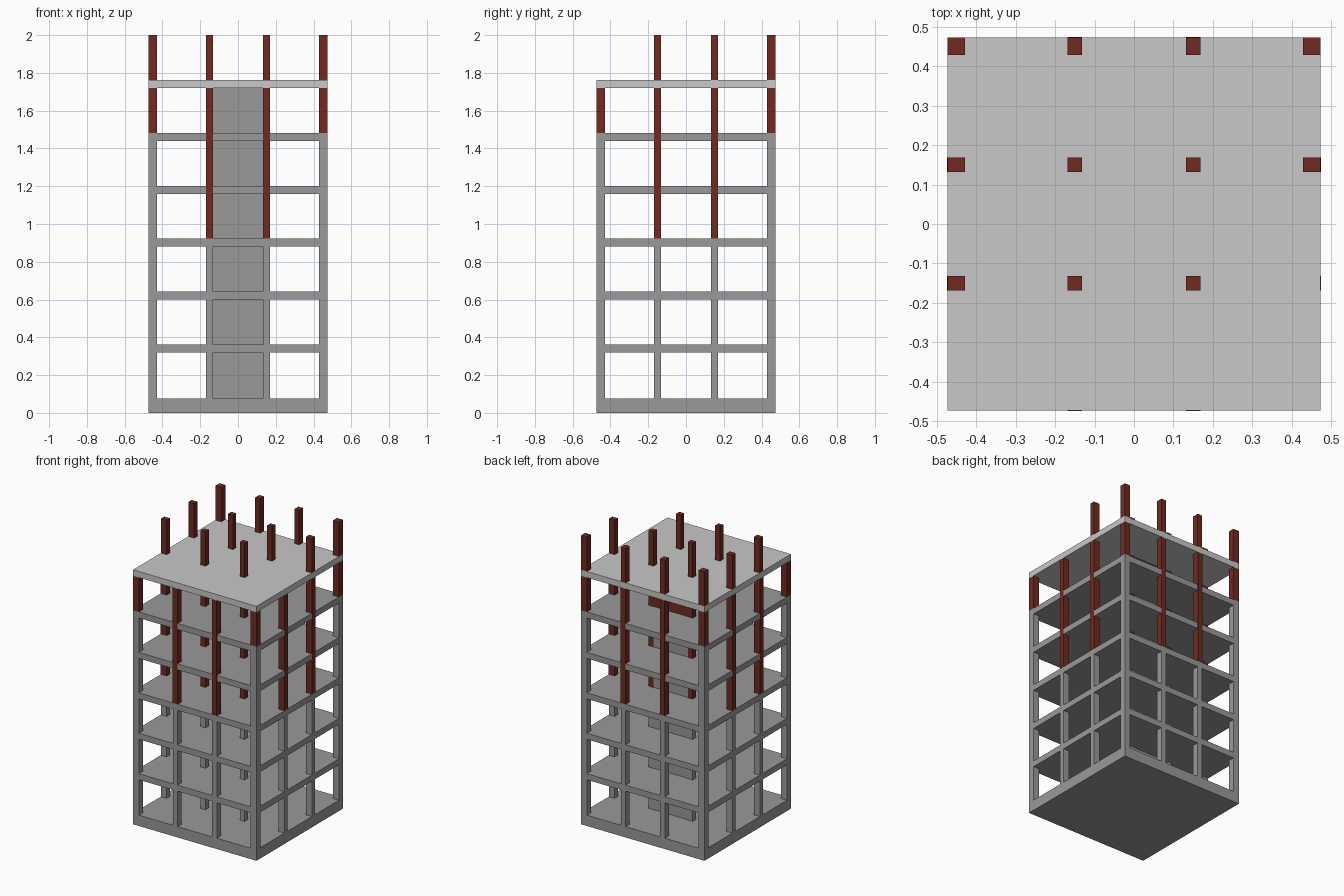
import bpy

cube = bpy.data.objects.get("Cube")
if cube:
    bpy.data.objects.remove(cube, do_unlink=True)


def make_material(name, rgb):
    mat = bpy.data.materials.new(name)
    mat.use_nodes = True
    mat.diffuse_color = (*rgb, 1)
    mat.node_tree.nodes["Principled BSDF"].inputs["Base Color"].default_value = (*rgb, 1)
    return mat


concrete = make_material("concrete grey", (0.32, 0.32, 0.32))
fresh = make_material("fresh concrete light grey", (0.58, 0.58, 0.58))
red = make_material("rust red", (0.16, 0.024, 0.016))


def box(name, mat, xs, ys, zs):
    """Box between the given low and high limits on each axis."""
    lows, highs = zip(xs, ys, zs)
    mid = [(a + b) / 2 for a, b in zip(lows, highs)]
    bpy.ops.mesh.primitive_cube_add(size=1, location=mid)
    ob = bpy.context.object
    ob.name = name
    ob.data.name = name
    for v in ob.data.vertices:
        for i in range(3):
            v.co[i] *= highs[i] - lows[i]
    ob.data.materials.append(mat)
    return ob


HALF = 0.473
STOREY = 0.28
THICK = 0.042
FOOT = 0.075
ROOF_TOP = 1.762
tops = [ROOF_TOP - STOREY * k for k in range(5, -1, -1)]
RED_MID = tops[2]       # inner and edge columns turn red above this floor
RED_CORNER = tops[4]    # corner columns turn red above this floor
UNDER_ROOF = ROOF_TOP - THICK

# Foundation, floors and roof
span = (-HALF, HALF)
box("foundation", concrete, span, span, (0, FOOT))
for i, top in enumerate(tops[:-1]):
    box(f"floor_slab_{i + 1}", concrete, span, span, (top - THICK, top))
box("roof_slab", fresh, span, span, (UNDER_ROOF, ROOF_TOP))


def limits(p, proud):
    """Column extent along one axis; outer rows end at the slab edge."""
    if abs(p) < 0.3:
        return (p - 0.0185, p + 0.0185)
    edge = HALF + proud
    return (-edge, -0.428) if p < 0 else (0.428, edge)


# Column grid: grey lower part, red upper part
rows = (-0.45, -0.15, 0.15, 0.45)
for i, x in enumerate(rows):
    for j, y in enumerate(rows):
        corner = i in (0, 3) and j in (0, 3)
        split = RED_CORNER if corner else RED_MID
        box(f"column_{i}_{j}", concrete, limits(x, 0), limits(y, 0), (FOOT / 2, split))
        proud = 0 if corner else 0.001
        xs, ys = limits(x, proud), limits(y, proud)
        box(f"red_column_{i}_{j}", red, xs, ys, (split, UNDER_ROOF))
        # The front row and one side column stop under the roof
        if j > 0 and (i, j) != (3, 1):
            box(f"roof_column_{i}_{j}", red, limits(x, 0), limits(y, 0), (ROOF_TOP, 2.0))

# Core wall between the two inner back columns, one panel per storey
bottoms = [FOOT] + tops[:-1]
for i, (low, top) in enumerate(zip(bottoms, tops)):
    panel = box(f"core_wall_{i + 1}", concrete, (-0.1315, 0.1315),
                (0.134, 0.166), (low, top - THICK))
    if i == 5:
        panel.data.materials.append(red)
        for face in panel.data.polygons:
            if face.normal.y > 0.5:
                face.material_index = 1
